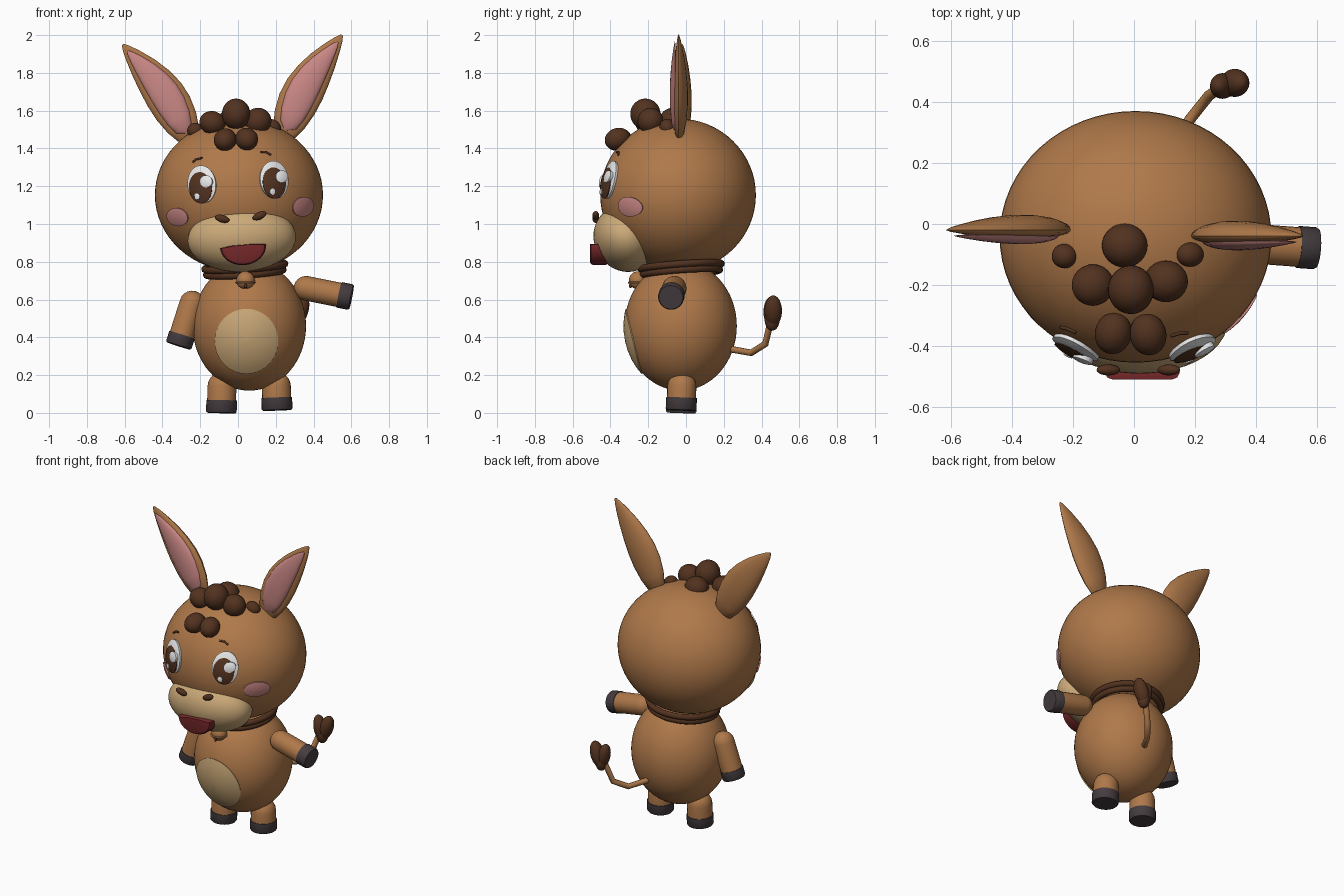
import bpy, bmesh, math
from mathutils import Vector, Matrix

cube = bpy.data.objects.get("Cube")
if cube:
    bpy.data.objects.remove(cube, do_unlink=True)


def material(name, rgb):
    m = bpy.data.materials.new(name)
    m.use_nodes = True
    m.diffuse_color = (*rgb, 1)
    b = next(n for n in m.node_tree.nodes if n.type == 'BSDF_PRINCIPLED')
    b.inputs["Base Color"].default_value = (*rgb, 1)
    b.inputs["Roughness"].default_value = 0.7
    return m


BROWN = material("fur brown", (0.43, 0.19, 0.068))
DARK = material("dark brown", (0.085, 0.032, 0.014))
TAN = material("light tan", (0.60, 0.40, 0.19))
PINK = material("soft pink", (0.60, 0.25, 0.24))
RED = material("mouth red", (0.19, 0.022, 0.024))
HOOF = material("hoof grey", (0.06, 0.046, 0.05))
WHITE = material("eye white", (0.85, 0.85, 0.85))


def finish(name, bm, *mats):
    bmesh.ops.recalc_face_normals(bm, faces=bm.faces)
    me = bpy.data.meshes.new(name)
    bm.to_mesh(me)
    bm.free()
    ob = bpy.data.objects.new(name, me)
    bpy.context.collection.objects.link(ob)
    for m in mats:
        me.materials.append(m)
    bpy.ops.object.select_all(action='DESELECT')
    ob.select_set(True)
    bpy.context.view_layer.objects.active = ob
    bpy.ops.object.shade_smooth_by_angle(angle=math.radians(40))
    return ob


def ball(name, loc, radii, mat, rot=(0, 0, 0), seg=32):
    bm = bmesh.new()
    bmesh.ops.create_uvsphere(bm, u_segments=seg, v_segments=seg // 2, radius=1)
    turn = Matrix.Identity(4)
    for angle, axis in zip(rot, "XYZ"):
        turn = Matrix.Rotation(math.radians(angle), 4, axis) @ turn
    bm.transform(Matrix.Translation(loc) @ turn @ Matrix.Diagonal((*radii, 1)))
    return finish(name, bm, mat)


def bridge_rings(bm, rings):
    n = len(rings[0])
    for a, b in zip(rings, rings[1:]):
        for i in range(n):
            bm.faces.new((a[i], a[(i + 1) % n], b[(i + 1) % n], b[i]))


# Rounded limb with a flat-ended hoof
def limb(name, start, end, r, hoof):
    start, end = Vector(start), Vector(end)
    length = (end - start).length
    prof = [(r * math.cos(a), -r * math.sin(a))
            for a in (math.radians(d) for d in (88, 70, 52, 35, 17, 0))]
    prof += [(r, length - hoof), (r * 1.06, length - hoof),
             (r * 1.06, length - 0.008), (r * 0.98, length)]
    bm = bmesh.new()
    rings = [[bm.verts.new((p * math.cos(i * math.tau / 24), p * math.sin(i * math.tau / 24), t))
              for i in range(24)] for p, t in prof]
    bridge_rings(bm, rings)
    bm.faces.new(rings[0])
    bm.faces.new(rings[-1])
    for f in bm.faces:
        f.material_index = int(f.calc_center_median().z > length - hoof - 0.001)
    turn = (end - start).to_track_quat('Z', 'Y').to_matrix().to_4x4()
    bm.transform(Matrix.Translation(start) @ turn)
    return finish(name, bm, BROWN, HOOF)


# Elliptic plate laid on the front of an ellipsoid, domed in the middle
def patch(name, host, cx, cz, rx, rz, mat, lift, dome=0.0, tilt=0.0):
    (hx, hy, hz), (a, b, c) = host
    ct, st = math.cos(math.radians(tilt)), math.sin(math.radians(tilt))

    def point(k, ang, out):
        u, v = k * rx * math.cos(ang), k * rz * math.sin(ang)
        x, z = cx + u * ct - v * st, cz + u * st + v * ct
        s = math.sqrt(max(0.0, 1 - ((x - hx) / a) ** 2 - ((z - hz) / c) ** 2))
        n = Vector(((x - hx) / a ** 2, -s / b, (z - hz) / c ** 2)).normalized()
        return Vector((x, hy - b * s, z)) + n * out

    bm = bmesh.new()
    steps = [(1, -0.01), (1, lift), (0.85, lift + dome * 0.3), (0.6, lift + dome * 0.65),
             (0.3, lift + dome * 0.9), (0.02, lift + dome)]
    rings = [[bm.verts.new(point(k, i * math.tau / 32, o)) for i in range(32)] for k, o in steps]
    bridge_rings(bm, rings)
    bm.faces.new(rings[-1])
    return finish(name, bm, mat)


# Leaf-shaped ear piece lofted from base to tip
def leaf(name, base, tip, width, front, back, bow, mat):
    base, tip = Vector(base), Vector(tip)
    d = tip - base
    side = Vector((d.z, 0, -d.x)).normalized()
    bm = bmesh.new()
    rings = []
    for t, w in ((-0.06, 0.1), (0, 0.62), (0.12, 0.86), (0.27, 1), (0.42, 1), (0.57, 0.88),
                 (0.72, 0.68), (0.86, 0.42), (0.95, 0.22), (1, 0.06)):
        mid = base + d * t + side * bow * math.sin(math.pi * max(t, 0))
        ring = []
        for i in range(20):
            ang = i * math.tau / 20
            s = math.sin(ang)
            ring.append(bm.verts.new(mid + side * width * w * math.cos(ang)
                                     + Vector((0, s * w * (back if s > 0 else front), 0))))
        rings.append(ring)
    bridge_rings(bm, rings)
    bm.faces.new(rings[0])
    bm.faces.new(rings[-1])
    return finish(name, bm, mat)


def tube(name, pts, r, mat):
    cu = bpy.data.curves.new(name, 'CURVE')
    cu.dimensions = '3D'
    cu.bevel_depth = r
    cu.bevel_resolution = 3
    cu.use_fill_caps = True
    sp = cu.splines.new('POLY')
    sp.points.add(len(pts) - 1)
    for p, q in zip(sp.points, pts):
        p.co = (*q, 1)
    ob = bpy.data.objects.new(name, cu)
    bpy.context.collection.objects.link(ob)
    cu.materials.append(mat)
    return ob


# Head, body, muzzle
HEAD = ((0.005, -0.042, 1.153), (0.445, 0.412, 0.405))
BODY = ((0.06, -0.028, 0.46), (0.30, 0.297, 0.342))
ball("head", *HEAD, BROWN, seg=64)
ball("body", *BODY, BROWN, seg=64)
ball("muzzle", (0.02, -0.32, 0.922), (0.287, 0.165, 0.18), TAN, rot=(35, -3, 0), seg=48)
patch("belly_patch", BODY, 0.045, 0.38, 0.165, 0.17, TAN, 0.006)

# Face: eyes, brows, cheeks, nostrils
for side, x, z, tilt in (("right", -0.188, 1.208, 5), ("left", 0.188, 1.232, 8)):
    patch(side + "_eye_white", HEAD, x, z, 0.073, 0.098, WHITE, 0.012, 0.012, tilt)
    patch(side + "_pupil", HEAD, x - 0.003, z - 0.018, 0.058, 0.079, DARK, 0.02, 0.010, tilt)
    patch(side + "_eye_glint", HEAD, x + 0.03, z + 0.012, 0.03, 0.03, WHITE, 0.033, 0.005)
    patch(side + "_small_glint", HEAD, x - 0.016, z - 0.062, 0.013, 0.016, WHITE, 0.031, 0.002)


def on_head(x, z):
    (hx, hy, hz), (a, b, c) = HEAD
    return (x, hy - b * math.sqrt(1 - ((x - hx) / a) ** 2 - ((z - hz) / c) ** 2) - 0.002, z)


tube("right_brow", [on_head(*p) for p in ((-0.24, 1.328), (-0.22, 1.343), (-0.19, 1.35))], 0.006, DARK)
tube("left_brow", [on_head(*p) for p in ((0.12, 1.382), (0.15, 1.38), (0.175, 1.366))], 0.006, DARK)
patch("right_cheek", HEAD, -0.318, 1.038, 0.056, 0.046, PINK, 0.007, 0.004, -20)
patch("left_cheek", HEAD, 0.342, 1.092, 0.056, 0.05, PINK, 0.007, 0.004, 30)
ball("right_nostril", (-0.084, -0.478, 1.028), (0.04, 0.018, 0.02), DARK, rot=(0, 15, 0), seg=20)
ball("left_nostril", (0.114, -0.478, 1.044), (0.04, 0.018, 0.02), DARK, rot=(0, -24, 0), seg=20)

# Open mouth: half disc with a nearly flat top
bm = bmesh.new()
outline = [(0.122 * math.cos(a), 0.1 * math.sin(a)) for a in
           (math.pi + math.pi * i / 20 for i in range(21))] + [(0.06, 0.008), (-0.06, 0.008)]
rings = [[bm.verts.new((u * k, y, v * k)) for u, v in outline]
         for y, k in ((-0.42, 1), (-0.49, 1), (-0.503, 0.94), (-0.509, 0.8))]
bridge_rings(bm, rings)
bm.faces.new(rings[0])
bm.faces.new(rings[-1])
bm.transform(Matrix.Translation((0.027, 0, 0.882)) @ Matrix.Rotation(math.radians(-5), 4, 'Y'))
finish("mouth", bm, RED)

# Ears
for side, base, tip, s in (("right", (-0.262, -0.02, 1.475), (-0.61, -0.02, 1.95), 1),
                           ("left", (0.245, -0.04, 1.49), (0.55, -0.04, 2.0), -1)):
    leaf(side + "_ear", base, tip, 0.108, 0.03, 0.05, 0.022 * s, BROWN)
    b, t = Vector(base), Vector(tip)
    off = Vector((0, -0.018, 0))
    leaf(side + "_inner_ear", b.lerp(t, 0.07) + off, b.lerp(t, 0.93) + off, 0.08, 0.028, 0.01,
         0.026 * s, PINK)

# Curly mane tufts
for i, (loc, rad, rot) in enumerate((
        ((-0.135, -0.2, 1.535), (0.07, 0.068, 0.062), (0, 20, 0)),
        ((-0.01, -0.215, 1.582), (0.075, 0.08, 0.082), (0, 0, 0)),
        ((0.105, -0.188, 1.545), (0.072, 0.068, 0.07), (0, -20, 0)),
        ((-0.068, -0.358, 1.447), (0.06, 0.07, 0.058), (20, 0, -12)),
        ((0.046, -0.362, 1.45), (0.06, 0.07, 0.058), (20, 0, 12)),
        ((-0.03, -0.07, 1.545), (0.075, 0.072, 0.07), (0, 0, 0)),
        ((-0.228, -0.105, 1.495), (0.042, 0.04, 0.04), (0, -30, 0)),
        ((0.183, -0.1, 1.515), (0.047, 0.04, 0.038), (0, 30, 0)))):
    ball(f"mane_tuft_{i + 1}", loc, rad, DARK, rot)

# Collar and bell
for i, (z, R) in enumerate(((0.775, 0.212), (0.744, 0.203))):
    ring = [Vector((R * math.cos(a), R * math.sin(a), 0)) for a in
            (k * math.tau / 48 for k in range(48))]
    turn = Matrix.Translation((0.036, -0.025, z)) @ Matrix.Rotation(math.radians(-4), 4, 'Y') \
        @ Matrix.Rotation(math.radians(4), 4, 'X')
    tube(f"collar_band_{i + 1}", [turn @ p for p in ring], 0.019, DARK).data.splines[0].use_cyclic_u = True
ball("bell", (0.04, -0.255, 0.702), (0.049, 0.047, 0.047), BROWN)
bell_rim = [(0.04 + 0.048 * math.cos(a), -0.255 + 0.048 * math.sin(a), 0.69)
            for a in (k * math.tau / 32 for k in range(32))]
tube("bell_rim", bell_rim, 0.005, BROWN).data.splines[0].use_cyclic_u = True
ball("bell_hole", (0.04, -0.294, 0.672), (0.008, 0.008, 0.012), DARK, seg=16)

# Arms and legs
limb("right_arm", (-0.243, -0.05, 0.58), (-0.315, -0.06, 0.355), 0.067, 0.06)
limb("left_arm", (0.36, -0.062, 0.66), (0.6, -0.08, 0.612), 0.065, 0.065)
for side, x, lean, z in (("right", -0.085, -0.003, 0.0), ("left", 0.203, 0.004, 0.014)):
    limb(side + "_leg", (x, -0.022, 0.14), (x + lean, -0.026, z), 0.077, 0.066)
    ball(side + "_sole_spot", (x + lean, -0.026, z + 0.003), (0.025, 0.025, 0.003), DARK, seg=20)

# Tail with lobed tuft
tube("tail", [(0.1, 0.2, 0.35), (0.125, 0.25, 0.335), (0.185, 0.345, 0.318), (0.245, 0.42, 0.365),
              (0.29, 0.452, 0.5)], 0.018, BROWN)
ball("tail_tuft_inner", (0.29, 0.452, 0.535), (0.038, 0.042, 0.082), DARK, rot=(0, -12, 0))
ball("tail_tuft_outer", (0.33, 0.462, 0.54), (0.042, 0.046, 0.085), DARK, rot=(0, 18, 0))
ball("tail_tuft_tip", (0.306, 0.456, 0.495), (0.036, 0.04, 0.06), DARK)
